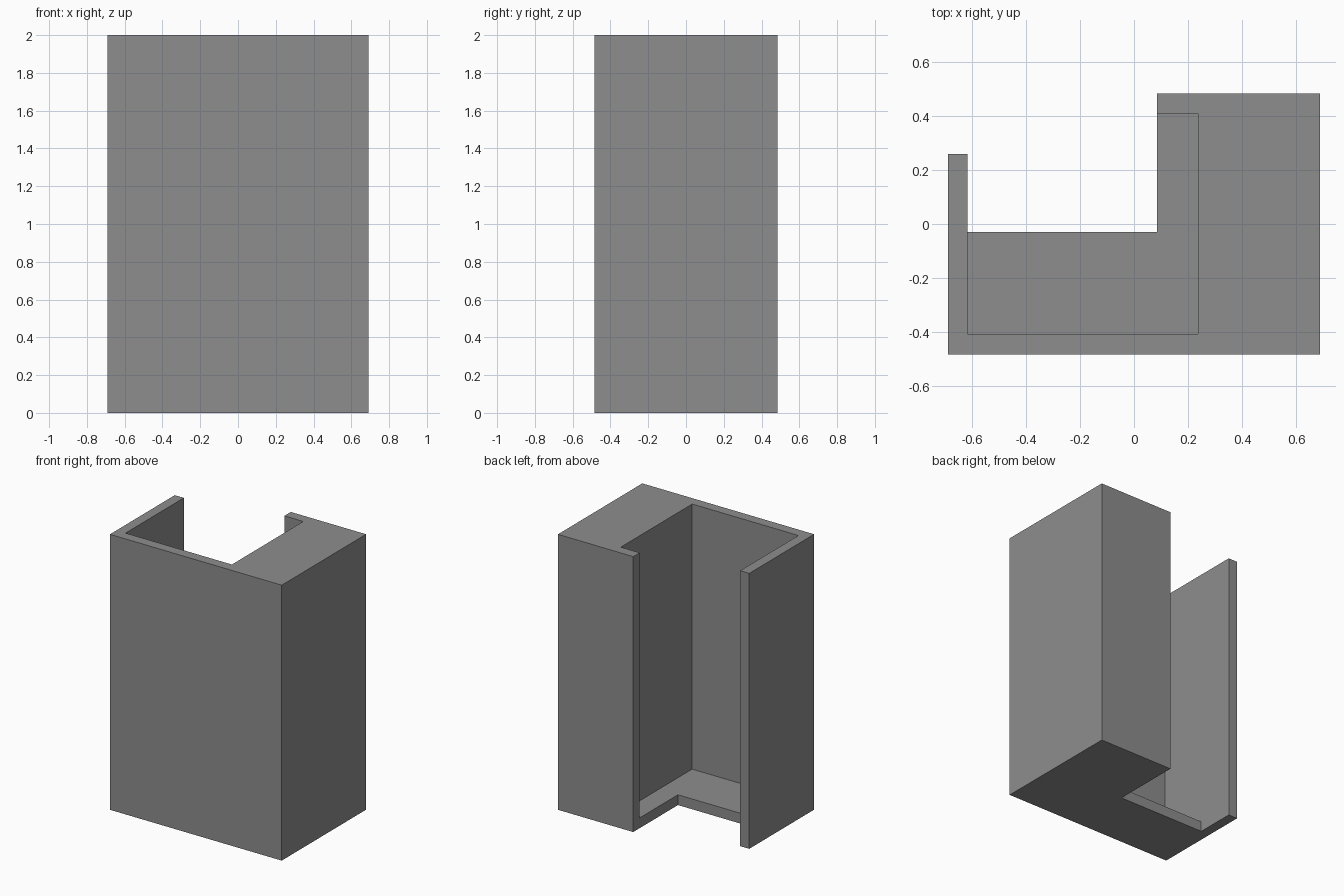
import bpy
import bmesh

if "Cube" in bpy.data.objects:
    bpy.data.objects.remove(bpy.data.objects["Cube"])

HEIGHT = 2.0
FLOOR = 0.075  # floor thickness, same as the walls


def prism(name, outline, z0, z1):
    """Closed prism from a counter-clockwise outline."""
    bm = bmesh.new()
    base = bm.faces.new([bm.verts.new((x, y, z0)) for x, y in outline])
    top = bmesh.ops.extrude_face_region(bm, geom=[base], use_keep_orig=True)
    verts = [g for g in top["geom"] if isinstance(g, bmesh.types.BMVert)]
    bmesh.ops.translate(bm, verts=verts, vec=(0, 0, z1 - z0))
    bmesh.ops.recalc_face_normals(bm, faces=bm.faces)
    mesh = bpy.data.meshes.new(name)
    bm.to_mesh(mesh)
    bm.free()
    obj = bpy.data.objects.new(name, mesh)
    bpy.context.collection.objects.link(obj)
    return obj


grey = bpy.data.materials.new("grey")
grey.diffuse_color = (0.27, 0.27, 0.27, 1)
grey.use_nodes = True
grey.node_tree.nodes["Principled BSDF"].inputs["Base Color"].default_value = grey.diffuse_color

# Outer footprint: thick block on the right, thin left wall, open back
shell = prism("open_back_shell", [
    (-0.69, -0.484), (0.69, -0.484), (0.69, 0.484), (0.085, 0.484),
    (0.085, -0.029), (-0.617, -0.029), (-0.617, 0.26), (-0.69, 0.26)],
    0, HEIGHT)
shell.data.materials.append(grey)

# Cavity leaves the front wall, back lip and notched floor
cavity = prism("cavity_cutter", [
    (-0.617, -0.409), (0.237, -0.409), (0.237, 0.41), (-0.617, 0.41)],
    FLOOR, HEIGHT + 0.2)
cavity.data.materials.append(grey)
cavity.hide_render = True
cavity.hide_set(True)

cut = shell.modifiers.new("cavity", 'BOOLEAN')
cut.operation = 'DIFFERENCE'
cut.solver = 'EXACT'
cut.object = cavity

# Bake the cut and drop the cutter
bpy.context.view_layer.objects.active = shell
shell.select_set(True)
bpy.ops.object.modifier_apply(modifier=cut.name)
bpy.data.objects.remove(cavity)
